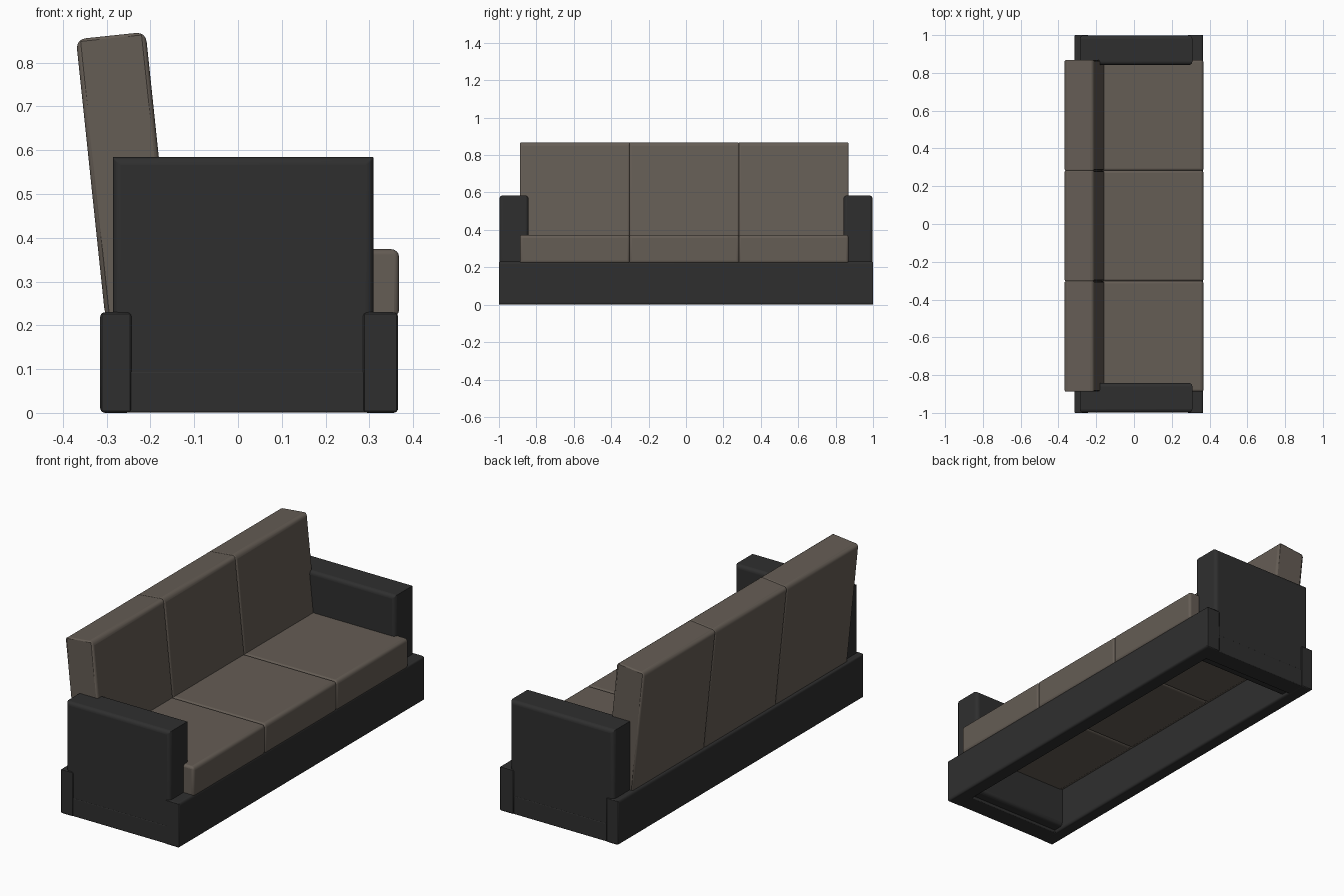
import bpy, bmesh, math
from mathutils import Matrix

if "Cube" in bpy.data.objects:
    bpy.data.objects.remove(bpy.data.objects["Cube"])


def material(name, color):
    m = bpy.data.materials.new(name)
    m.diffuse_color = (*color, 1)
    m.use_nodes = True
    m.node_tree.nodes["Principled BSDF"].inputs["Base Color"].default_value = m.diffuse_color
    return m


DARK = material("charcoal leather", (0.028, 0.028, 0.028))
TAUPE = material("taupe fabric", (0.130, 0.109, 0.090))


def rounded_box(name, lo, hi, mat, radii, tilt=0.0):
    """Box from lo to hi; radii gives the rounding of edges along x, y and z.
    tilt rotates about the y axis through the lower -x edge."""
    mesh = bpy.data.meshes.new(name)
    bm = bmesh.new()
    bmesh.ops.create_cube(bm, size=1)
    for v in bm.verts:
        v.co = [lo[i] + (v.co[i] + 0.5) * (hi[i] - lo[i]) for i in range(3)]
    weight = bm.edges.layers.float.new("bevel_weight_edge")
    biggest = max(radii)
    for e in bm.edges:
        d = e.verts[1].co - e.verts[0].co
        axis = max(range(3), key=lambda i: abs(d[i]))
        e[weight] = radii[axis] / biggest
    bm.to_mesh(mesh)
    bm.free()
    mesh.materials.append(mat)
    obj = bpy.data.objects.new(name, mesh)
    bpy.context.collection.objects.link(obj)
    bev = obj.modifiers.new("rounding", 'BEVEL')
    bev.limit_method = 'WEIGHT'
    bev.width = biggest
    bev.segments = 4
    pivot = Matrix.Translation((lo[0], 0, lo[2]))
    obj.matrix_world = pivot @ Matrix.Rotation(tilt, 4, 'Y') @ pivot.inverted()
    bpy.ops.object.select_all(action='DESELECT')
    obj.select_set(True)
    bpy.context.view_layer.objects.active = obj
    bpy.ops.object.shade_smooth_by_angle(angle=math.radians(35))
    return obj


# Open base frame: long front and back rails
rounded_box("front_rail", (0.285, -1, 0), (0.366, 1, 0.23), DARK, (0.004, 0.012, 0.004))
rounded_box("back_rail", (-0.315, -1, 0), (-0.243, 1, 0.23), DARK, (0.004, 0.012, 0.004))

# Low end rails and armrests, one pair per side
for side, s in (("left", -1), ("right", 1)):
    def span(a, b):
        return sorted((s * a, s * b))
    y0, y1 = span(0.90, 0.999)
    rounded_box(side + "_end_rail", (-0.30, y0, 0.001), (0.35, y1, 0.095), DARK,
                (0.004, 0.004, 0.004))
    y0, y1 = span(0.842, 0.998)
    rounded_box(side + "_armrest", (-0.286, y0, 0.015), (0.309, y1, 0.584), DARK,
                (0.018, 0.001, 0.018))

# Three seat cushions and three leaning back cushions
WIDTH = 0.585
for i in range(3):
    y0 = -0.887 + i * WIDTH
    y1 = y0 + WIDTH
    rounded_box(f"seat_cushion_{i + 1}", (-0.24, y0, 0.218), (0.368, y1, 0.374), TAUPE,
                (0.012, 0.018, 0.012))
    rounded_box(f"back_cushion_{i + 1}", (-0.303, y0, 0.215), (-0.143, y1, 0.857), TAUPE,
                (0.006, 0.022, 0.010), tilt=math.radians(-6))
